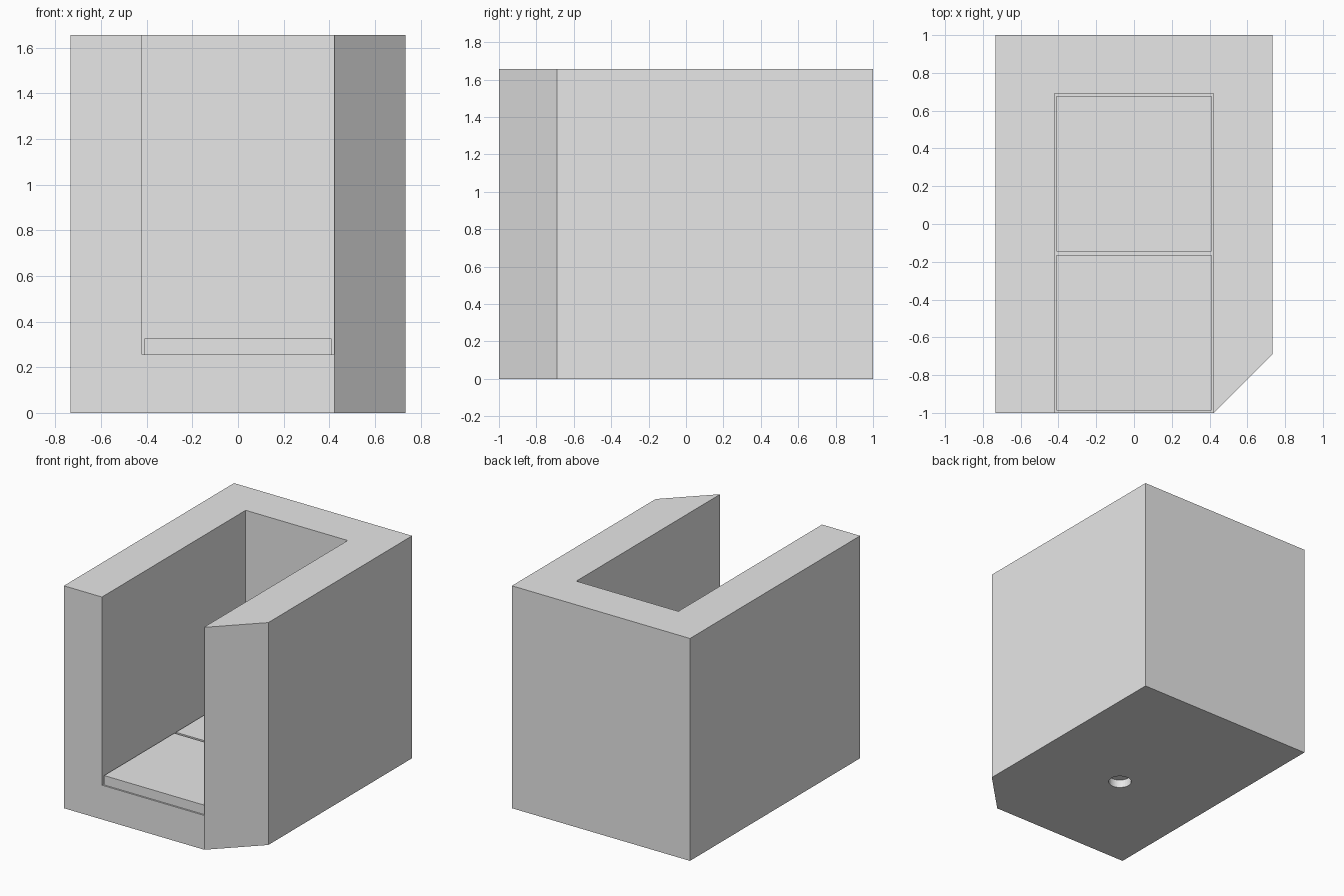
import bpy
import bmesh
import math

default = bpy.data.objects.get("Cube")
if default:
    bpy.data.objects.remove(default, do_unlink=True)

HALF_X, HALF_Y, TOP = 0.733, 1.0, 1.655
FLOOR = 0.255
WELL_X, WELL_BACK = 0.42, 0.69
CHAMFER = 0.31

grey = bpy.data.materials.new("plain_grey")
grey.use_nodes = True
colour = (0.8, 0.8, 0.8, 1.0)
grey.diffuse_color = colour
grey.node_tree.nodes["Principled BSDF"].inputs["Base Color"].default_value = colour


def prism(name, outline, z0, z1, rim=0.0):
    """Extrude an outline upwards; with a rim width, keep only a ring of it."""
    bm = bmesh.new()
    face = bm.faces.new([bm.verts.new((x, y, z0)) for x, y in outline])
    if rim:
        bmesh.ops.inset_region(bm, faces=[face], thickness=rim, use_even_offset=True)
        bmesh.ops.delete(bm, geom=[face], context="FACES_ONLY")
    result = bmesh.ops.extrude_face_region(bm, geom=bm.faces[:], use_keep_orig=True)
    raised = [v for v in result["geom"] if isinstance(v, bmesh.types.BMVert)]
    bmesh.ops.translate(bm, verts=raised, vec=(0, 0, z1 - z0))
    bmesh.ops.recalc_face_normals(bm, faces=bm.faces[:])
    mesh = bpy.data.meshes.new(name)
    bm.to_mesh(mesh)
    bm.free()
    mesh.materials.append(grey)
    obj = bpy.data.objects.new(name, mesh)
    bpy.context.collection.objects.link(obj)
    return obj


def rectangle(x, y0, y1):
    return [(-x, y0), (x, y0), (x, y1), (-x, y1)]


def carve(target, cutter):
    """Subtract the cutter from the target and remove the cutter."""
    cutter.hide_render = True
    mod = target.modifiers.new("carve", "BOOLEAN")
    mod.operation = "DIFFERENCE"
    mod.solver = "EXACT"
    mod.object = cutter
    bpy.context.view_layer.objects.active = target
    bpy.ops.object.modifier_apply(modifier=mod.name)
    bpy.data.objects.remove(cutter, do_unlink=True)


# Housing block with one chamfered front corner
housing = prism("housing", [
    (-HALF_X, -HALF_Y),
    (HALF_X - CHAMFER, -HALF_Y),
    (HALF_X, -HALF_Y + CHAMFER),
    (HALF_X, HALF_Y),
    (-HALF_X, HALF_Y),
], 0, TOP)

# Well, open at the top and the front
carve(housing, prism("well_cutter", rectangle(WELL_X, -1.2, WELL_BACK), FLOOR, TOP + 0.2))

# Rectangular groove and round socket in the underside
mid_y = (WELL_BACK - HALF_Y) / 2
carve(housing, prism("groove_cutter", rectangle(0.345, mid_y - 0.765, mid_y + 0.765),
                     -0.1, 0.06, rim=0.042))
circle = [(0.08 * math.cos(i * math.tau / 32), mid_y + 0.08 * math.sin(i * math.tau / 32))
          for i in range(32)]
carve(housing, prism("socket_cutter", circle, -0.1, 0.06))

# Two floor slabs separated by narrow gaps
for name, y0, y1 in (("front_slab", -0.988, -0.163), ("rear_slab", -0.145, 0.678)):
    prism(name, rectangle(0.41, y0, y1), FLOOR, FLOOR + 0.07)
